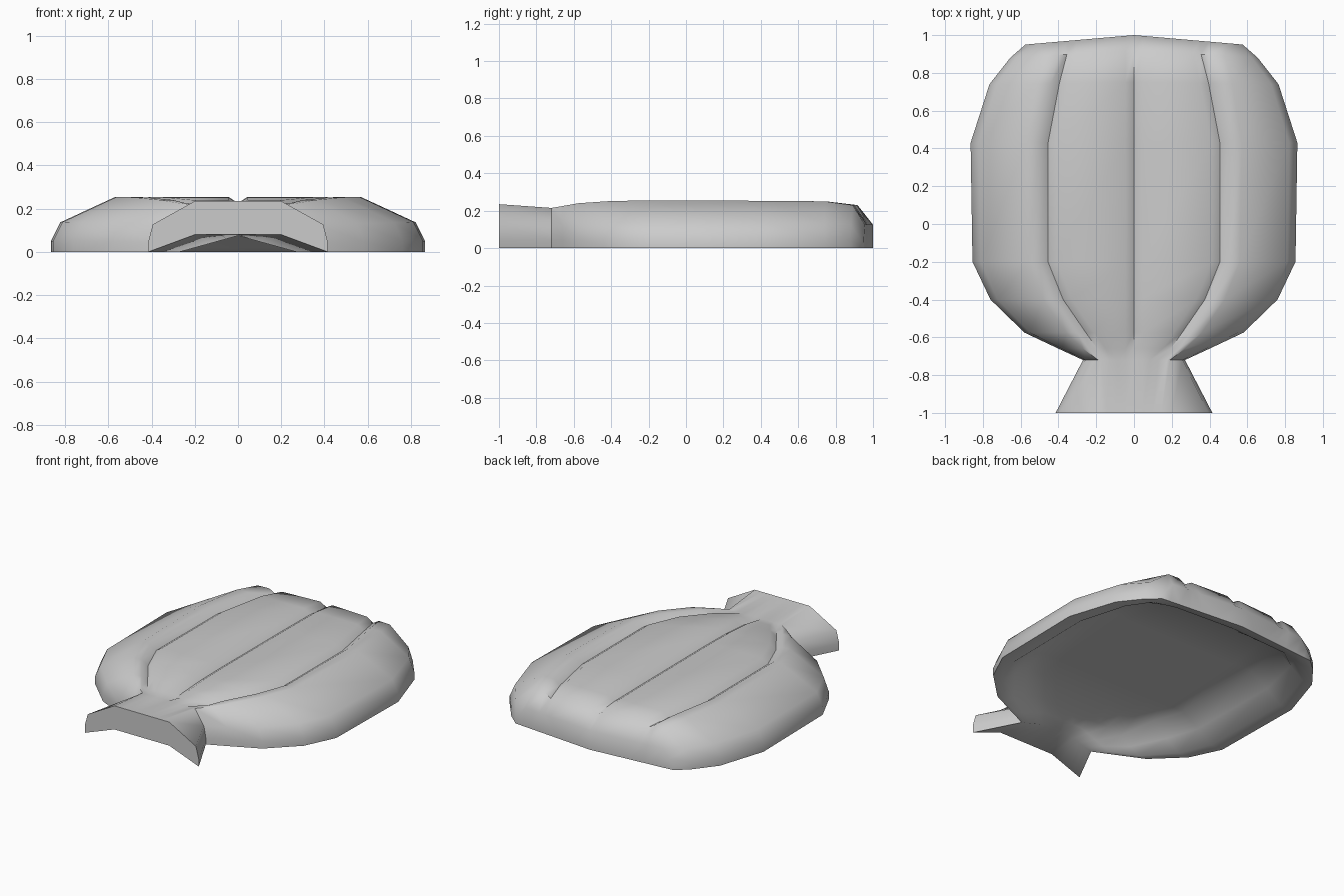
import bpy, bmesh

if "Cube" in bpy.data.objects:
    bpy.data.objects.remove(bpy.data.objects["Cube"])

# Cross-section stations along y:
# y, back bulge, half width, top z, crest x, groove x, groove depth,
# hollow height, rim fraction, hollow wall fraction
STATIONS = [
    (-1.00, 0.00, 0.415, 0.235, 0.20, 0.10, 0.000, 0.08, 0.0, 0.52),
    (-0.72, 0.00, 0.270, 0.215, 0.19, 0.13, 0.000, 0.075, 0.0, 1.0),
    (-0.66, 0.00, 0.400, 0.225, 0.27, 0.195, 0.022, 0.09, 0.05, 0.6),
    (-0.575, 0.00, 0.580, 0.240, 0.36, 0.255, 0.028, 0.11, 0.1, 0.35),
    (-0.40, 0.00, 0.760, 0.252, 0.48, 0.375, 0.030, 0.15, 0.1, 0.26),
    (-0.20, 0.00, 0.855, 0.255, 0.56, 0.455, 0.030, 0.15, 0.1, 0.24),
    (0.43, 0.00, 0.865, 0.253, 0.57, 0.455, 0.030, 0.15, 0.1, 0.24),
    (0.74, 0.01, 0.765, 0.250, 0.52, 0.395, 0.030, 0.14, 0.1, 0.26),
    (0.88, 0.04, 0.655, 0.230, 0.48, 0.355, 0.026, 0.02, 0.1, 0.26),
    (0.95, 0.05, 0.575, 0.125, 0.50, 0.350, 0.000, 0.00, 0.1, 0.26),
]
UNDER = [0, 0.2, 0.36, 0.48, 0.64, 0.78, 0.9, 1]  # underside columns / half width


def mirrored(half):
    return [(-x, z) for x, z in reversed(half[1:])] + half


def top_section(w, zt, s, g, d):
    """Ribbed top from the centre line out to the side."""
    return mirrored([
        (0, zt - d), (0.045, zt), (g - 0.045, zt), (g, zt - d),
        (g + 0.045, zt), (s, zt), (0.95 * w, 0.54 * zt), (w, 0.2 * zt)])


def under_section(w, h, rim, wall):
    """Hollow underside: rim, sloping wall, flat middle."""
    return mirrored([(f * w, h * min(1, max(0, (1 - f - rim) / wall))) for f in UNDER])


bm = bmesh.new()
tops, bottoms = [], []
for y, bulge, w, zt, s, g, d, h, rim, wall in STATIONS:
    for rows, section in ((tops, top_section(w, zt, s, g, d)),
                          (bottoms, under_section(w, h, rim, wall))):
        rows.append([bm.verts.new((x, y + bulge * (1 - abs(x) / w), z)) for x, z in section])

# Ribbed top, hollow underside and side walls
n = len(tops[0])
for j in range(len(STATIONS) - 1):
    for i in range(n - 1):
        for rows in (tops, bottoms):
            bm.faces.new((rows[j][i], rows[j][i + 1], rows[j + 1][i + 1], rows[j + 1][i]))
    for i in (0, n - 1):
        bm.faces.new((tops[j][i], tops[j + 1][i], bottoms[j + 1][i], bottoms[j][i]))

# End walls
for j in (0, len(STATIONS) - 1):
    for i in range(n - 1):
        bm.faces.new((tops[j][i], tops[j][i + 1], bottoms[j][i + 1], bottoms[j][i]))

bmesh.ops.recalc_face_normals(bm, faces=bm.faces)
mesh = bpy.data.meshes.new("ribbed_shell")
bm.to_mesh(mesh)
bm.free()
shell = bpy.data.objects.new("ribbed_shell", mesh)
bpy.context.collection.objects.link(shell)

# Smooth body with sharp grooves and rims
bpy.context.view_layer.objects.active = shell
shell.select_set(True)
bpy.ops.object.shade_smooth_by_angle(angle=0.95)
